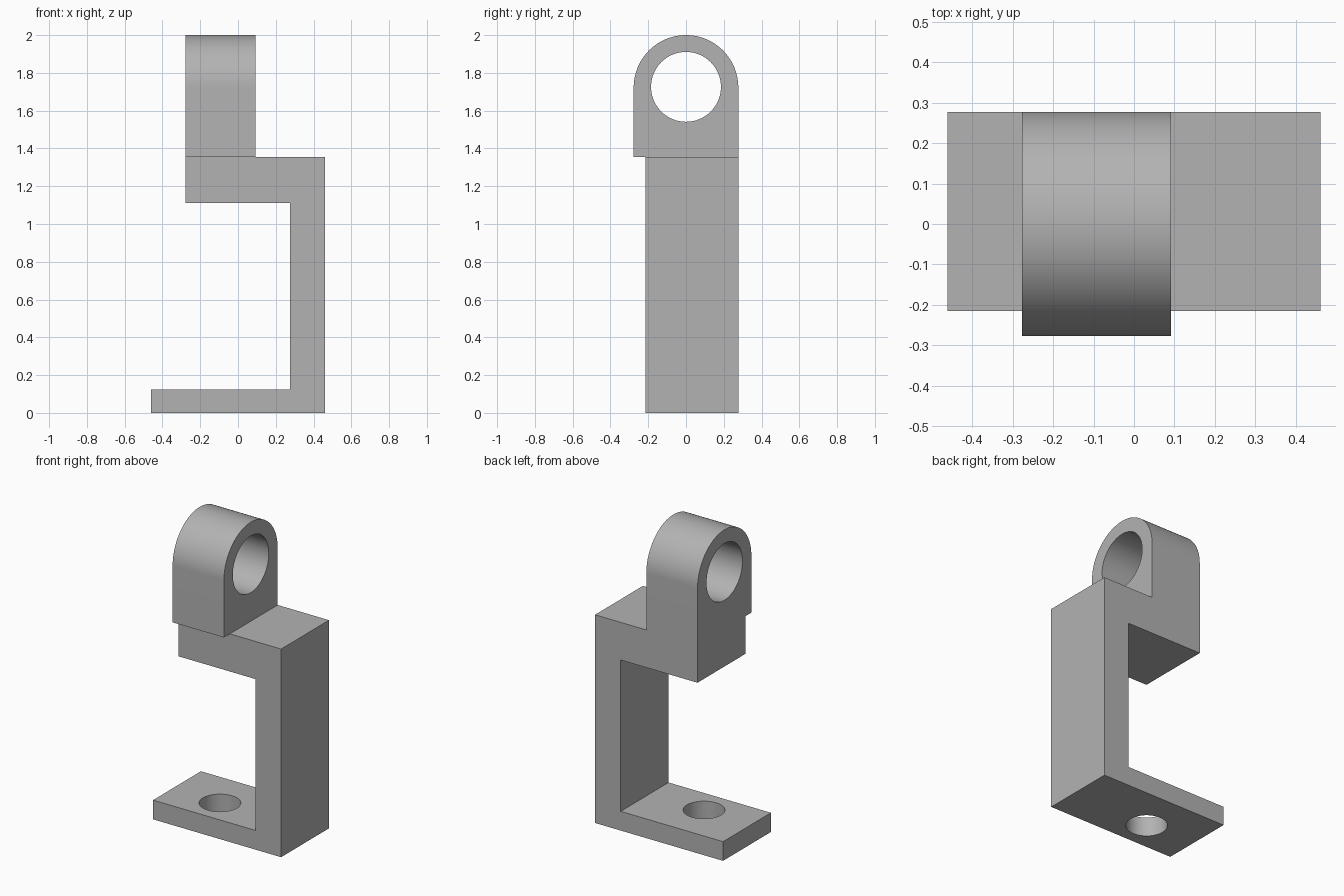
import bpy
import bmesh
from math import cos, sin, pi
from mathutils import Vector

cube = bpy.data.objects.get("Cube")
if cube:
    bpy.data.objects.remove(cube, do_unlink=True)

grey = bpy.data.materials.new("plain grey")
grey.diffuse_color = (0.45, 0.45, 0.45, 1)
grey.use_nodes = True
grey.node_tree.nodes["Principled BSDF"].inputs["Base Color"].default_value = (0.45, 0.45, 0.45, 1)


def extrude(name, points, direction):
    """Solid made by sweeping a closed 3D outline along a direction."""
    bm = bmesh.new()
    face = bm.faces.new([bm.verts.new(p) for p in points])
    swept = bmesh.ops.extrude_face_region(bm, geom=[face])["geom"]
    verts = [g for g in swept if isinstance(g, bmesh.types.BMVert)]
    bmesh.ops.translate(bm, verts=verts, vec=Vector(direction))
    bmesh.ops.recalc_face_normals(bm, faces=bm.faces)
    mesh = bpy.data.meshes.new(name)
    bm.to_mesh(mesh)
    bm.free()
    mesh.materials.append(grey)
    obj = bpy.data.objects.new(name, mesh)
    bpy.context.collection.objects.link(obj)
    return obj


def arc(radius, start, end, count):
    steps = [start + (end - start) * i / count for i in range(count + 1)]
    return [(radius * cos(a), radius * sin(a)) for a in steps]


def combine(target, tool, operation):
    """Apply a boolean and discard the tool."""
    mod = target.modifiers.new(operation.title(), 'BOOLEAN')
    mod.operation = operation
    mod.solver = 'EXACT'
    mod.object = tool
    bpy.context.view_layer.objects.active = target
    bpy.ops.object.modifier_apply(modifier=mod.name)
    bpy.data.objects.remove(tool, do_unlink=True)


left, right, inner, lug_left, lug_right = -0.461, 0.461, 0.276, -0.277, 0.092
front, back = -0.215, 0.277
shelf, eye_z = 1.355, 1.723

# Bracket: foot, upright and top arm in one profile
profile = [(left, 0), (right, 0), (right, shelf), (lug_left, shelf),
           (lug_left, 1.11), (inner, 1.11), (inner, 0.125), (left, 0.125)]
bracket = extrude("bracket", [(x, front, z) for x, z in profile], (0, back - front, 0))

# Round-topped lug standing on the arm
outline = [(-back, shelf), (back, shelf)]
outline += [(y, eye_z + z) for y, z in arc(back, 0, pi, 48)]
lug = extrude("lug", [(lug_left, y, z) for y, z in outline], (lug_right - lug_left, 0, 0))
combine(bracket, lug, 'UNION')

# Eye through the lug
ring = arc(0.185, 0, 2 * pi, 64)[:-1]
eye = extrude("eye_cutter", [(-0.6, y, eye_z + z + 0.003) for y, z in ring], (1.2, 0, 0))
combine(bracket, eye, 'DIFFERENCE')

# Bolt hole through the foot
ring = arc(0.123, 0, 2 * pi, 64)[:-1]
bolt = extrude("bolt_cutter", [(x - 0.115, y - 0.021, -0.2) for x, y in ring], (0, 0, 0.5))
combine(bracket, bolt, 'DIFFERENCE')

# Smooth curves, sharp corners
bpy.ops.object.select_all(action='DESELECT')
bracket.select_set(True)
bpy.context.view_layer.objects.active = bracket
bpy.ops.object.shade_smooth_by_angle(angle=pi / 6)
